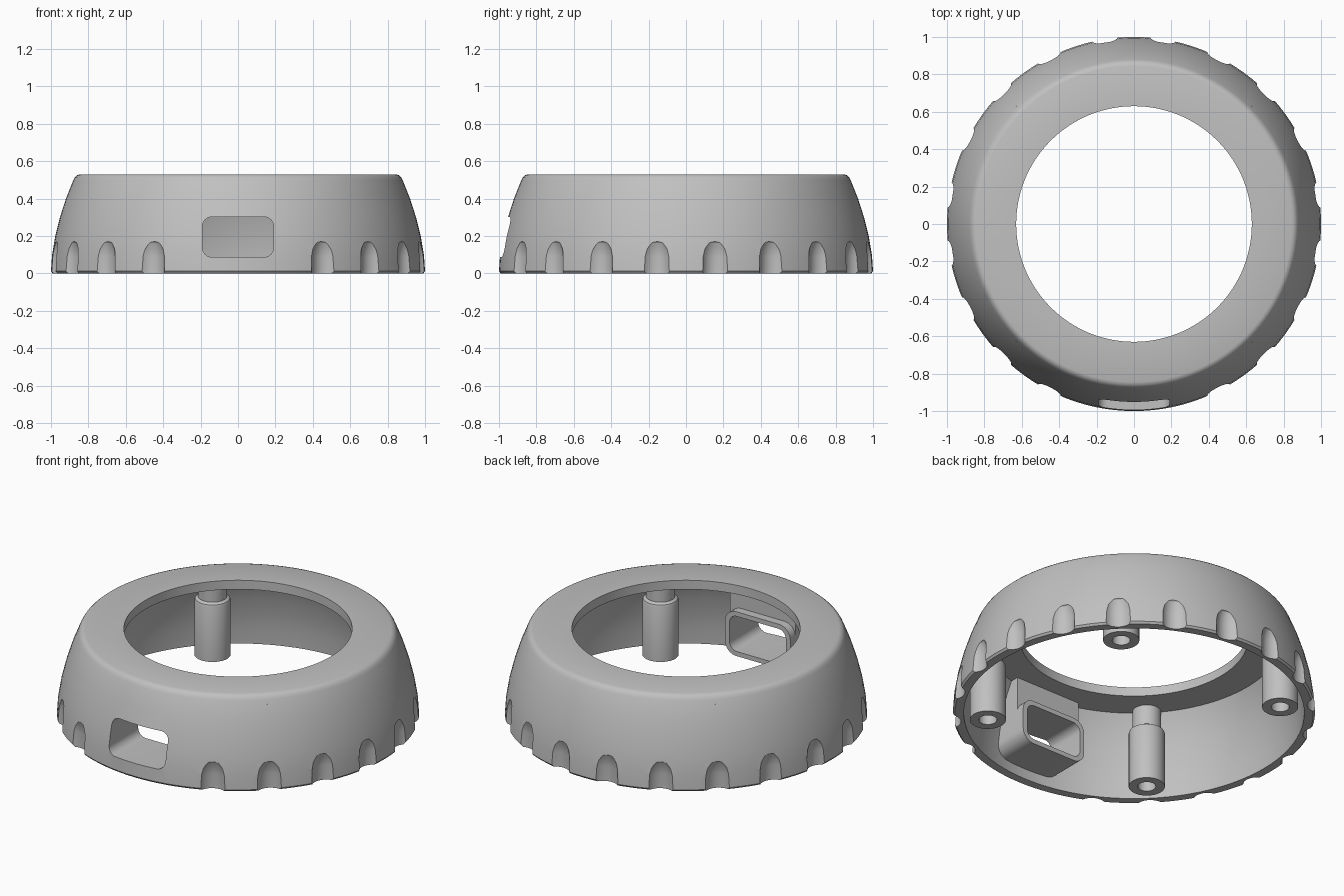
import bpy, bmesh, math
from mathutils import Matrix, Vector

if "Cube" in bpy.data.objects:
    bpy.data.objects.remove(bpy.data.objects["Cube"])

grey = bpy.data.materials.new("neutral_grey")
grey.use_nodes = True
grey.diffuse_color = (0.53, 0.53, 0.53, 1)
grey.node_tree.nodes["Principled BSDF"].inputs["Base Color"].default_value = (0.53, 0.53, 0.53, 1)


def add_object(name, bm):
    bmesh.ops.recalc_face_normals(bm, faces=bm.faces)
    mesh = bpy.data.meshes.new(name)
    bm.to_mesh(mesh)
    bm.free()
    mesh.materials.append(grey)
    obj = bpy.data.objects.new(name, mesh)
    bpy.context.collection.objects.link(obj)
    return obj


def revolve(bm, profile, steps, centre=(0, 0)):
    """Sweep a closed (radius, height) outline round a vertical axis."""
    cx, cy = centre
    rings = []
    for r, z in profile:
        if r == 0:
            rings.append([bm.verts.new((cx, cy, z))] * steps)
        else:
            turns = [math.tau * k / steps for k in range(steps)]
            rings.append([bm.verts.new((cx + r * math.cos(a), cy + r * math.sin(a), z)) for a in turns])
    for lower, upper in zip(rings, rings[1:] + rings[:1]):
        for k in range(steps):
            n = (k + 1) % steps
            corners = list(dict.fromkeys((lower[k], lower[n], upper[n], upper[k])))
            if len(corners) > 2:
                bm.faces.new(corners)


def rounded_bar(name, half_width, z0, z1, radius, y0, y1):
    """Rounded rectangle in XZ, extruded along y."""
    bm = bmesh.new()
    verts = []
    mid, half_height = (z0 + z1) / 2, (z1 - z0) / 2
    corners = [(1, 1), (-1, 1), (-1, -1), (1, -1)]
    for i, (sx, sz) in enumerate(corners):
        for k in range(9):
            a = math.pi / 2 * (i + k / 8)
            verts.append(bm.verts.new((sx * (half_width - radius) + radius * math.cos(a), y0,
                                       mid + sz * (half_height - radius) + radius * math.sin(a))))
    face = bm.faces.new(verts)
    ext = bmesh.ops.extrude_face_region(bm, geom=[face])
    moved = [v for v in ext["geom"] if isinstance(v, bmesh.types.BMVert)]
    bmesh.ops.translate(bm, verts=moved, vec=(0, y1 - y0, 0))
    bm.faces.new(verts) if not face.is_valid else None
    return add_object(name, bm)


def box(name, low, high):
    bm = bmesh.new()
    size = Vector(high) - Vector(low)
    centre = (Vector(high) + Vector(low)) / 2
    bmesh.ops.create_cube(bm, size=1, matrix=Matrix.Translation(centre) @ Matrix.Diagonal((*size, 1)))
    return add_object(name, bm)


def boolean(target, tool, operation, keep=False):
    mod = target.modifiers.new(operation, "BOOLEAN")
    mod.operation, mod.object, mod.solver = operation, tool, "EXACT"
    with bpy.context.temp_override(object=target, active_object=target):
        bpy.ops.object.modifier_apply(modifier=mod.name)
    if not keep:
        bpy.data.objects.remove(tool)


def smooth(obj):
    bpy.ops.object.select_all(action="DESELECT")
    obj.select_set(True)
    bpy.context.view_layer.objects.active = obj
    bpy.ops.object.shade_smooth_by_angle(angle=math.radians(30))


# Domed ring shell with a wide opening on top
outer = [(0.99, 0), (1, 0.012), (0.994, 0.1), (0.977, 0.2), (0.952, 0.3), (0.92, 0.4),
         (0.88, 0.5), (0.871, 0.515), (0.86, 0.525), (0.845, 0.53)]
inner = [(0.63, 0.53), (0.63, 0.475), (0.82, 0.475), (0.86, 0.4), (0.893, 0.3),
         (0.918, 0.2), (0.934, 0.1), (0.94, 0)]
bm = bmesh.new()
revolve(bm, outer + inner, 120)
shell = add_object("shell", bm)

# Grip scallops around the foot, left out beside the front window
bm = bmesh.new()
scallop = [(0, -0.05), (0.08, -0.05), (0.08, 0.09), (0.076, 0.13), (0.064, 0.165),
           (0.04, 0.185), (0, 0.19)]
for i in range(20):
    a = math.radians(9 + 18 * i)
    if math.sin(a) > -0.97:
        revolve(bm, scallop, 32, (1.04 * math.cos(a), 1.04 * math.sin(a)))
boolean(shell, add_object("scallop_cutter", bm), "DIFFERENCE")

# Window tunnel with a support block up to the ceiling, trimmed to the shell curve
tunnel = rounded_bar("window_tunnel", 0.22, 0.06, 0.33, 0.075, -0.69, -1.1)
boolean(tunnel, box("support", (-0.22, -1.1, 0.2), (0.22, -0.74, 0.478)), "UNION")
bm = bmesh.new()
trim = [(r - 0.025, z) for r, z in outer]
revolve(bm, [(0, 0)] + trim + [(0, 0.53)], 120)
boolean(tunnel, add_object("trim_solid", bm), "INTERSECT")

# Rounded window through shell and tunnel
opening = rounded_bar("opening_cutter", 0.19, 0.088, 0.302, 0.05, -0.6, -1.2)
boolean(shell, opening, "DIFFERENCE", keep=True)
boolean(tunnel, opening, "DIFFERENCE")

# Four stepped screw posts on the diagonals
post = [(0.05, 0), (0.1, 0), (0.1, 0.335), (0.096, 0.345), (0.08, 0.355), (0.08, 0.476),
        (0, 0.476), (0, 0.3), (0.05, 0.3)]
posts = []
for side, sx in (("left", 1), ("right", -1)):
    for end, sy in (("front", -1), ("back", 1)):
        bm = bmesh.new()
        revolve(bm, post, 40, (0.573 * sx, 0.573 * sy))
        posts.append(add_object(f"{end}_{side}_post", bm))

for obj in [shell, tunnel] + posts:
    smooth(obj)
